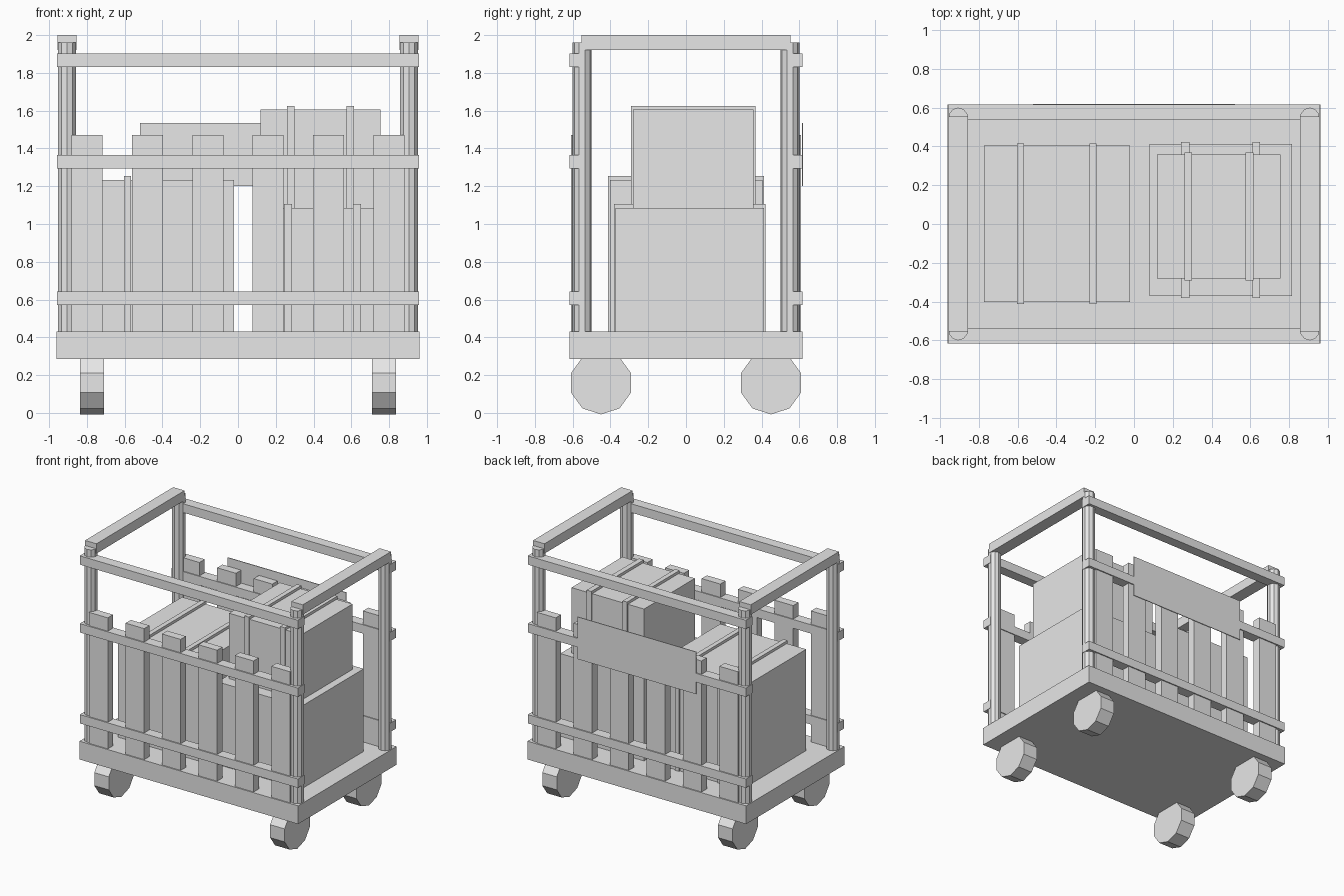
import bpy
import math

old = bpy.data.objects.get("Cube")
if old:
    bpy.data.objects.remove(old, do_unlink=True)

grey = bpy.data.materials.new("plain_grey")
grey.use_nodes = True
COLOUR = (0.8, 0.8, 0.8, 1)
grey.diffuse_color = COLOUR
grey.node_tree.nodes["Principled BSDF"].inputs["Base Color"].default_value = COLOUR


def box(name, x, y, z):
    """Box spanning the (low, high) pairs x, y and z."""
    spans = (x, y, z)
    bpy.ops.mesh.primitive_cube_add(size=1, location=[(a + b) / 2 for a, b in spans])
    ob = bpy.context.object
    ob.name = name
    ob.scale = [b - a for a, b in spans]
    bpy.ops.object.transform_apply(location=False, rotation=False, scale=True)
    ob.data.materials.append(grey)
    return ob


def rod(name, radius, depth, location, rotation=(0, 0, 0)):
    """Flat-faced ten-sided cylinder."""
    bpy.ops.mesh.primitive_cylinder_add(vertices=10, radius=radius, depth=depth,
                                        location=location, rotation=rotation)
    ob = bpy.context.object
    ob.name = name
    ob.data.materials.append(grey)
    return ob


def crate(name, x, y, z, straps):
    """Crate with raised straps running over it from front to back."""
    box(name, x, y, z)
    for i, (a, b) in enumerate(straps):
        box(f"{name}_strap_{i + 1}", (a, b), (y[0] - 0.01, y[1] + 0.01), (z[0], z[1] + 0.021))


HALF_X, HALF_Y = 0.96, 0.617
DECK_TOP = 0.43

# Deck
box("deck", (-HALF_X, HALF_X), (-HALF_Y, HALF_Y), (0.285, DECK_TOP))

# Wheels and corner posts
for sx, side in ((1, "left"), (-1, "right")):
    for sy, end in ((-1, "front"), (1, "back")):
        # Turn the axle along x with one corner pointing along y
        rod(f"{end}_{side}_wheel", 0.167, 0.127, (sx * 0.772, sy * 0.45, 0.159),
            (math.pi / 2, 0, math.pi / 2))
        rod(f"{end}_{side}_post", 0.05, 1.96 - DECK_TOP,
            (sx * 0.906, sy * 0.55, (1.96 + DECK_TOP) / 2))
    # Top end bar
    xs = sorted((sx * 0.856, sx * 0.956))
    box(f"{side}_top_bar", xs, (-0.553, 0.553), (1.922, 2.0))

# Front and back fences: long rails and upright slats
for sy, end in ((-1, "front"), (1, "back")):
    rail_y = sorted((sy * 0.535, sy * HALF_Y))
    for name, low in (("lower", 0.572), ("middle", 1.294), ("upper", 1.832)):
        box(f"{end}_{name}_rail", (-0.957, 0.957), rail_y, (low, low + 0.07))
    slat_y = sorted((sy * 0.542, sy * 0.608))
    for i in range(6):
        cx = -0.8 + 0.32 * i
        box(f"{end}_slat_{i + 1}", (cx - 0.082, cx + 0.082), slat_y, (DECK_TOP, 1.47))

# Sign board on the back
box("back_board", (-0.52, 0.52), (0.613, 0.619), (1.2, 1.535))

# Cargo
crate("large_crate", (-0.774, -0.02), (-0.402, 0.404), (DECK_TOP, 1.234),
      ((-0.604, -0.566), (-0.23, -0.193)))
crate("lower_crate", (0.08, 0.815), (-0.372, 0.412), (DECK_TOP, 1.086),
      ((0.243, 0.285), (0.61, 0.65)))
crate("upper_crate", (0.118, 0.755), (-0.28, 0.358), (1.086, 1.605),
      ((0.26, 0.298), (0.574, 0.615)))
